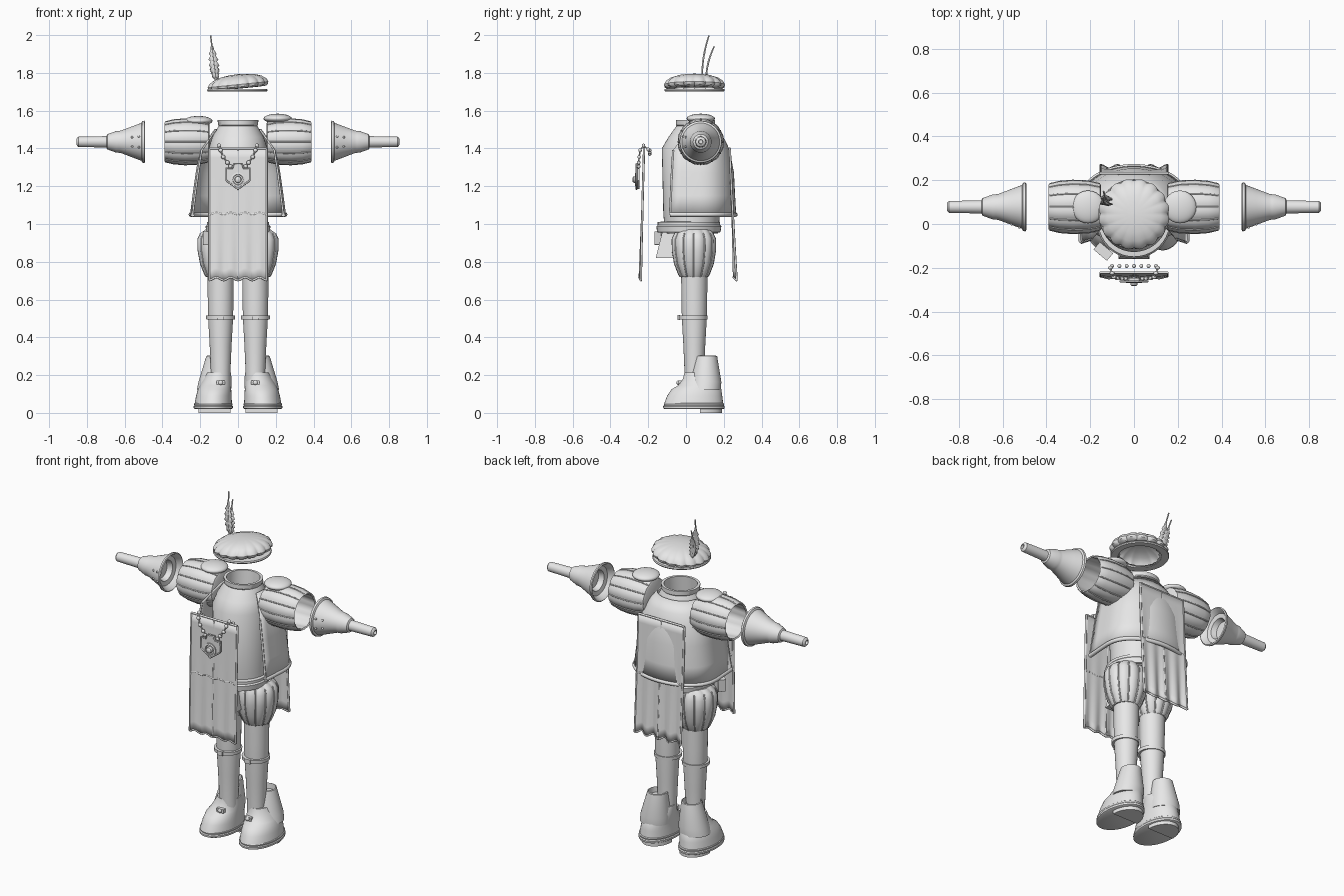
import bpy, math
from mathutils import Vector

cube = bpy.data.objects.get("Cube")
if cube:
    bpy.data.objects.remove(cube, do_unlink=True)

mat = bpy.data.materials.new("light_grey")
mat.use_nodes = True
GREY = (0.8, 0.8, 0.8, 1)
mat.diffuse_color = GREY
mat.node_tree.nodes["Principled BSDF"].inputs["Base Color"].default_value = GREY
TAU = math.tau


def finish(ob, name, angle=35):
    ob.name = name
    ob.data.materials.clear()
    ob.data.materials.append(mat)
    bpy.ops.object.select_all(action="DESELECT")
    ob.select_set(True)
    bpy.context.view_layer.objects.active = ob
    bpy.ops.object.shade_smooth_by_angle(angle=math.radians(angle))
    return ob


def loft(name, rings, closed=True, caps=(True, True), solid=0, angle=35):
    """Skin a list of equal-length point rings."""
    n = len(rings[0])
    verts = [tuple(p) for r in rings for p in r]
    faces = []
    for i in range(len(rings) - 1):
        for j in range(n if closed else n - 1):
            k = (j + 1) % n
            faces.append((i * n + j, i * n + k, (i + 1) * n + k, (i + 1) * n + j))
    if closed and caps[0]:
        faces.append(tuple(reversed(range(n))))
    if closed and caps[1]:
        faces.append(tuple(range((len(rings) - 1) * n, len(rings) * n)))
    me = bpy.data.meshes.new(name)
    me.from_pydata(verts, [], faces)
    ob = bpy.data.objects.new(name, me)
    bpy.context.collection.objects.link(ob)
    bpy.context.view_layer.objects.active = ob
    ob.select_set(True)
    bpy.ops.object.mode_set(mode="EDIT")
    bpy.ops.mesh.select_all(action="SELECT")
    bpy.ops.mesh.normals_make_consistent(inside=False)
    bpy.ops.object.mode_set(mode="OBJECT")
    if solid:
        mod = ob.modifiers.new("thickness", "SOLIDIFY")
        mod.thickness, mod.offset = solid, 0
    return finish(ob, name, angle)


def ring(x, y, z, rx, ry, n=40, lobes=0, amp=0):
    out = []
    for i in range(n):
        a = TAU * i / n
        f = 1 - amp * (1 - abs(math.sin(lobes * a / 2)))
        out.append((x + rx * f * math.cos(a), y + ry * f * math.sin(a), z))
    return out


def arm_ring(x, r, n=40, lobes=0, amp=0):
    return [(x, p[0], p[1]) for p in
            [(q[0], q[1]) for q in ring(0.078, 1.435, 0, r, r, n, lobes, amp)]]


def box(name, loc, size, rot=0):
    bpy.ops.mesh.primitive_cube_add(size=1, location=loc, rotation=(0, 0, rot))
    ob = bpy.context.object
    ob.scale = size
    mod = ob.modifiers.new("soft", "BEVEL")
    mod.width = 0.003
    return finish(ob, name)


def ball(name, loc, size):
    bpy.ops.mesh.primitive_uv_sphere_add(segments=24, ring_count=12, radius=1, location=loc)
    bpy.context.object.scale = size
    return finish(bpy.context.object, name, 60)


def tube(name, pts, r, cyclic=False):
    cu = bpy.data.curves.new(name, "CURVE")
    cu.dimensions, cu.bevel_depth, cu.bevel_resolution = "3D", r, 2
    cu.use_fill_caps = True
    sp = cu.splines.new("POLY")
    sp.points.add(len(pts) - 1)
    for p, q in zip(sp.points, pts):
        p.co = (*q, 1)
    sp.use_cyclic_u = cyclic
    cu.materials.append(mat)
    ob = bpy.data.objects.new(name, cu)
    bpy.context.collection.objects.link(ob)


# Torso with open neck
body = [(0.95, .15, .14), (1.05, .15, .15), (1.4, .155, .158), (1.46, .137, .135), (1.52, .102, .10),
        (1.525, .106, .104), (1.55, .108, .104), (1.55, .092, .09), (1.46, .09, .09)]
loft("torso", [ring(0, .03 + max(0, min(.02, (z - 1.4) * .2)), z, a, b) for z, a, b in body])
belt = [(.955, .16), (.957, .168), (.988, .172), (.995, .165), (1.01, .165), (1.012, .15)]
loft("belt", [ring(0, .015, z, r, r) for z, r in belt])
loft("groin_flap", [[(-w, yf, z), (w, yf, z), (w, yb, z), (-w, yb, z)]
                    for z, w, yf, yb in [(.82, .07, -.16, -.06), (.96, .05, -.125, -.04)]])
box("belt_pouch", (-.14, -.125, .925), (.08, .045, .07), -.7)


# Open-front tunic
def u_ring(z, w, back, front, n=32):
    mid = .07
    side = [(w * (1 - .04 * t), mid + (front - mid) * t, z) for t in (1, .66, .33)]
    arc = [(w * math.cos(math.pi * i / n), mid + (back - mid) * math.sin(math.pi * i / n) ** .85, z)
           for i in range(n + 1)]
    return side + arc + [(-x, y, q) for x, y, q in reversed(side)]


tunic = [(1.05, .25, .262, -.085), (1.15, .237, .256, -.08), (1.27, .22, .25, -.075),
         (1.39, .2, .228, -.068), (1.44, .165, .205, -.03), (1.5, .12, .165, .01)]
rings = [u_ring(*t) for t in tunic]
loft("tunic", rings, closed=False, solid=.008)
tube("tunic_hem", rings[0], .012)
for k, edge in (("left", 0), ("right", -1)):
    tube(k + "_tunic_edge", [r[edge] for r in rings[:4]], .006)


# Hanging front and back panels with scalloped hems
def panel(name, y_top, y_bottom, ripple):
    rows, cols, w = 14, 32, .152
    grid = []
    for i in range(rows + 1):
        t = i / rows
        row = []
        for j in range(cols + 1):
            x = -w + 2 * w * j / cols
            wave = math.cos(TAU * 4 * j / cols)
            y = y_top + (y_bottom - y_top) * t + ripple * wave * t * t
            row.append((x, y, 1.4 - t * (.69 + .008 * wave)))
        grid.append(row)
    loft(name, grid, closed=False, solid=.008)
    for j, part in ((0, "_right_border"), (cols // 2, "_middle_seam"), (cols, "_left_border")):
        tube(name + part, [r[j] for r in grid], .006 if j != cols // 2 else .0055)
    tube(name + "_top_border", grid[0], .006)
    tube(name + "_cross_seam", grid[7], .0055)
    tube(name + "_hem", grid[-1], .006)


panel("front_panel", -.222, -.243, .004)
panel("back_panel", .232, .26, .008)

# Chain and pendant
for i in range(7):
    x = -.1 + i / 30
    ball("back_chain_bead", (x, -.192, 1.37 + 2 * x * x), (.009, .009, .009))
for s in (-1, 1):
    pts = [(s * .108, -.2, 1.395), (s * .1, -.225, 1.415), (s * .092, -.243, 1.39),
           (s * .078, -.248, 1.355), (s * .056, -.25, 1.325), (s * .04, -.25, 1.305)]
    tube("chain_cord", pts, .004)
    for p in pts:
        ball("chain_bead", p, (.011, .009, .011))
outline = [(-.062, 1.295), (-.03, 1.295), (-.022, 1.318), (.022, 1.318), (.03, 1.295), (.062, 1.295),
           (.062, 1.23), (.0, 1.185), (-.062, 1.23)]
loft("pendant_plate", [[(x, y, z) for x, z in outline] for y in (-.262, -.246)])
tube("pendant_rim", [(x, -.262, z) for x, z in outline], .005, True)
loft("pendant_disc", [[(p[0], y, p[1]) for p in ring(0, 1.235, 0, r, r, 24)]
                      for r, y in [(.038, -.255), (.038, -.268), (.028, -.27), (.026, -.264), (.018, -.264),
                                   (.016, -.279), (.008, -.284)]])

for s, side in ((-1, "right_"), (1, "left_")):
    # Puffed sleeve, shoulder cap and gauntlet
    sleeve = [(.15, .098), (.155, .108), (.21, .121), (.28, .124), (.34, .119), (.385, .108),
              (.39, .104), (.385, .097), (.3, .105), (.18, .095)]
    loft(side + "sleeve", [arm_ring(s * x, r, 60, 12, .035) for x, r in sleeve])
    for i in range(12):
        a = TAU * i / 12
        tube(side + "sleeve_seam", [(s * x, .078 + r * .975 * math.cos(a), 1.435 + r * .975 * math.sin(a))
                                    for x, r in sleeve[1:6]], .0035)
    ball(side + "shoulder_cap", (s * .21, .078, 1.552 + s * .006), (.075, .075, .026))
    arm = [(.56, .05), (.53, .06), (.525, .085), (.497, .1), (.492, .106), (.496, .112), (.507, .11),
           (.512, .1), (.56, .082), (.618, .06), (.63, .058), (.645, .057), (.692, .04), (.697, .03),
           (.845, .027), (.853, .02), (.855, .012), (.84, .01)]
    loft(side + "gauntlet_and_hand", [arm_ring(s * x, r) for x, r in arm])
    for a in (-.3, .3):
        for x, r in ((.56, .082), (.525, .097)):
            ball(side + "gauntlet_stud", (s * x, .078 - r * math.cos(a), 1.435 + r * math.sin(a)),
                 (.006, .006, .006))

    # Puffed breeches
    x = s * .095
    puff = [(.72, .075, .075), (.735, .085, .085), (.79, .108, .107), (.86, .121, .119), (.92, .122, .12),
            (.95, .108, .105), (.97, .08, .09)]
    loft(side + "breeches", [ring(x, .042, z, a, b, 72, 12, .06) for z, a, b in puff])
    for i in range(12):
        a = TAU * i / 12
        tube(side + "breeches_seam", [(x + p * .95 * math.cos(a), .042 + q * .95 * math.sin(a), z)
                                      for z, p, q in puff[:6]], .004)

    # Leg and garter
    x = s * .092
    leg = [(.12, .052), (.22, .052), (.36, .058), (.5, .066), (.6, .068), (.75, .07)]
    loft(side + "leg", [ring(x, .044, z, r, r) for z, r in leg])
    garter = [(.495, .06), (.495, .076), (.515, .077), (.515, .06)]
    loft(side + "garter", [ring(x, .038, z, r, r) for z, r in garter])
    box(side + "garter_buckle", (x, -.038, .505), (.034, .012, .026))

    # Boot: rear cuff, round shoe, welt, sole and heel
    cuff = [(.12, .13, .1, .088, .085), (.165, .125, .105, .084, .082), (.3, .112, .107, .056, .058),
            (.303, .112, .107, .05, .052), (.27, .112, .107, .048, .05)]
    loft(side + "boot_cuff", [ring(s * cx, cy, z, a, b) for z, cx, cy, a, b in cuff])
    shoe = [(.045, .131, .04, .099, .157), (.09, .128, .046, .094, .146), (.125, .124, .055, .088, .132),
            (.145, .118, .066, .083, .108), (.18, .108, .072, .074, .088), (.215, .1, .06, .062, .068)]
    loft(side + "shoe", [ring(s * cx, cy, z, a, b) for z, cx, cy, a, b in shoe])
    welt = [(.02, .097, .155), (.024, .103, .162), (.035, .104, .163), (.04, .1, .158), (.048, .102, .16),
            (.052, .097, .155)]
    loft(side + "welt", [ring(s * .131, .042, z, a, b) for z, a, b in welt])
    half = [(s * .125 + .085 * math.cos(math.pi * i / 20), .075 + .115 * math.sin(math.pi * i / 20))
            for i in range(21)]
    loft(side + "heel", [[(p, q, z) for p, q in half] for z in (0, .025)])
    box(side + "boot_buckle", (x, -.03, .16), (.045, .02, .022))
    ball(side + "boot_button", (x, -.042, .16), (.012, .008, .012))

# Beret: flat brim ring and tilted scalloped crown
brim = [(.118, 1.703), (.157, 1.702), (.16, 1.708), (.157, 1.715), (.118, 1.716), (.118, 1.703)]
loft("hat_brim", [ring(-.003, .045, z, r, r) for r, z in brim], caps=(False, False))
crown = [(.11, 1.716, .06), (.15, 1.718, .08), (.161, 1.726, .08), (.163, 1.738, .06), (.153, 1.756, .05),
         (.125, 1.774, .035), (.085, 1.786, .02), (.045, 1.791, .008), (.008, 1.793, 0)]
loft("hat_crown", [[(x, y, z + .1 * x) for x, y, z in ring(0, .045, z, r, r, 112, 16, amp)]
                   for r, z, amp in crown], caps=(False, True))


# Feathers with serrated vanes
def feather(name, base, tip, bend, width):
    base, tip = Vector(base), Vector(tip)
    left, spine, right = [], [], []
    for i in range(25):
        t = i / 24
        p = base.lerp(tip, t) + Vector((0, -bend * math.sin(math.pi * t), 0))
        w = width * math.sin(math.pi * min(1, t / .78)) ** .6 if t < .78 else 0
        w = max(.0025, w * (1 - .4 * (i % 3) / 2))
        spine.append(p)
        left.append(p + Vector((-w, .004, -w * .3)))
        right.append(p + Vector((w, .004, -w * .3)))
    loft(name, [left, spine, right], closed=False, solid=.003)
    tube(name + "_quill", spine, .003)


feather("tall_feather", (-.115, .085, 1.755), (-.145, .12, 1.997), .012, .028)
feather("short_feather", (-.115, .105, 1.755), (-.14, .148, 1.94), .012, .026)
